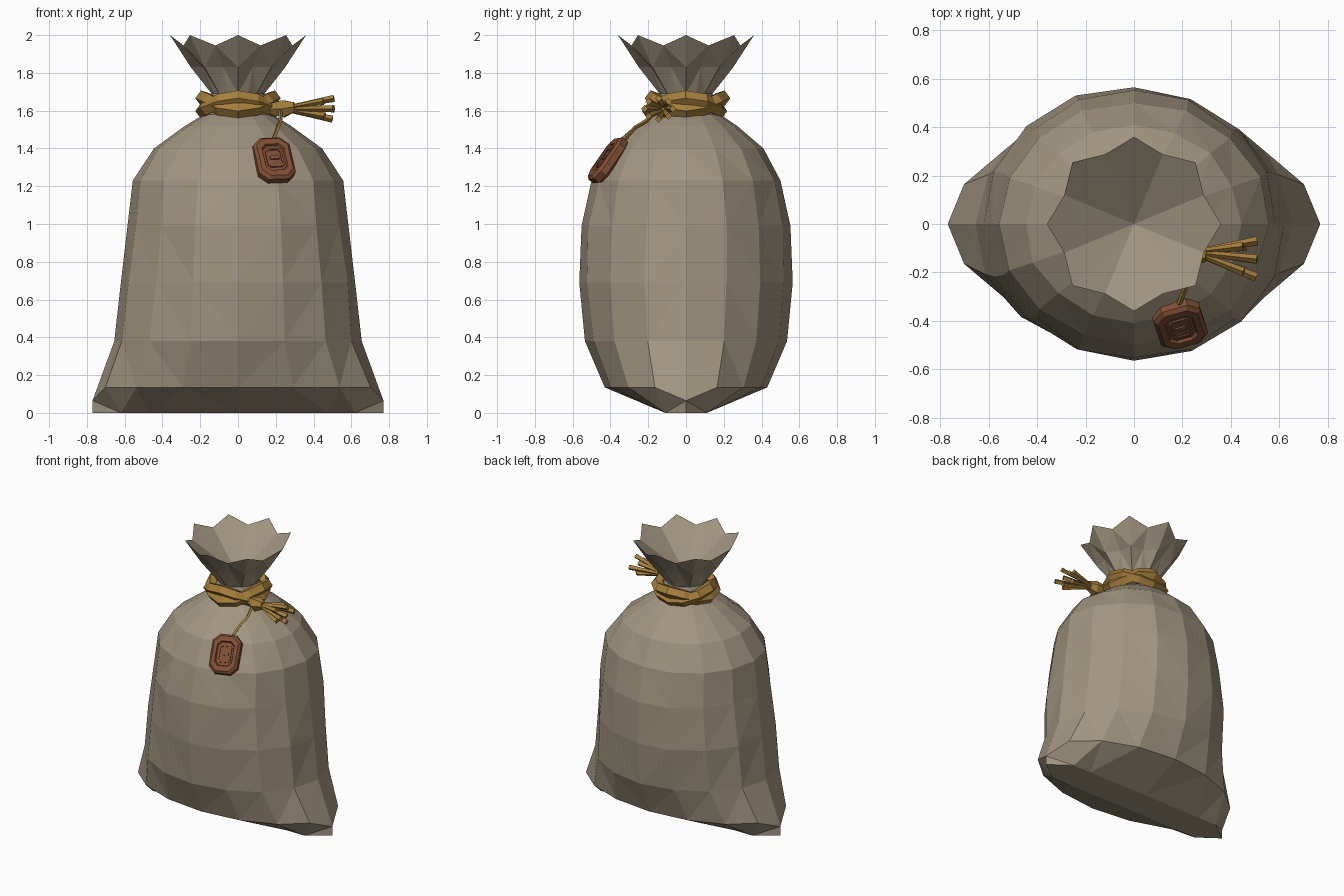
import bpy, bmesh, math, random
from mathutils import Vector, Matrix

random.seed(4)
old = bpy.data.objects.get("Cube")
if old:
    bpy.data.objects.remove(old)


def material(name, rgb):
    m = bpy.data.materials.new(name)
    m.use_nodes = True
    m.diffuse_color = (*rgb, 1)
    m.node_tree.nodes["Principled BSDF"].inputs["Base Color"].default_value = (*rgb, 1)
    return m


cloth = material("sack cloth", (0.36, 0.30, 0.215))
straw = material("straw rope", (0.38, 0.21, 0.045))
clay = material("brown tag", (0.22, 0.08, 0.035))


def finish(name, bm, mat):
    bmesh.ops.recalc_face_normals(bm, faces=bm.faces)
    mesh = bpy.data.meshes.new(name)
    bm.to_mesh(mesh)
    bm.free()
    mesh.materials.append(mat)
    ob = bpy.data.objects.new(name, mesh)
    bpy.context.collection.objects.link(ob)
    return ob


def bridge(bm, a, b):
    n = len(a)
    for i in range(n):
        j = (i + 1) % n
        bm.faces.new((a[i], a[j], b[j], b[i]))


def sweep(name, path, radii, sides, mat, closed=False):
    """Tube through the path points, one radius per point."""
    bm = bmesh.new()
    path = [Vector(p) for p in path]
    n, rings = len(path), []
    for i, p in enumerate(path):
        if closed:
            t = path[(i + 1) % n] - path[i - 1]
        else:
            t = path[min(i + 1, n - 1)] - path[max(i - 1, 0)]
        t.normalize()
        u = t.cross(Vector((0, 0, 1))).normalized()
        v = u.cross(t)
        rings.append([bm.verts.new(p + radii[i] * (u * math.cos(a) + v * math.sin(a)))
                      for a in (2 * math.pi * s / sides for s in range(sides))])
    for i in range(n if closed else n - 1):
        bridge(bm, rings[i], rings[(i + 1) % n])
    if not closed:
        bm.faces.new(rings[0])
        bm.faces.new(rings[-1])
    return finish(name, bm, mat)


# Sack: stacked oval rings with a pillow-like bottom and a pleated mouth
N = 16
body = [(0.135, 0.76, 0.43), (0.38, 0.655, 0.535), (0.69, 0.62, 0.565),
        (0.99, 0.585, 0.553), (1.23, 0.557, 0.50), (1.40, 0.445, 0.41),
        (1.52, 0.28, 0.27), (1.58, 0.18, 0.18), (1.69, 0.14, 0.14)]
bm = bmesh.new()
rings = []

# flat base with pinched corners
base = []
for k in range(N):
    c, s = math.cos(math.tau * k / N), math.sin(math.tau * k / N)
    if k % 8 == 0:
        base.append(bm.verts.new((0.77 * c, 0, 0)))
    else:
        base.append(bm.verts.new((0.67 * c, math.copysign(0.11, s), 0)))
rings.append(base)

for level, (z, rx, ry) in enumerate(body):
    ring = []
    for k in range(N):
        c, s = math.cos(math.tau * k / N), math.sin(math.tau * k / N)
        wobble = 1 + random.uniform(-0.02, 0.02) if k % 4 and 0 < level < 6 else 1
        co = Vector((rx * c * wobble, ry * s * wobble, z))
        if level == 0 and k % 8 == 0:
            co = Vector((0.77 * c, 0, 0.065))
        ring.append(bm.verts.new(co))
    rings.append(ring)

# pleats open outwards: tips on even spokes, valleys on odd ones
for tip, valley, z_tip, z_valley in ((0.25, 0.205, 1.83, 1.83), (0.36, 0.312, 2.0, 1.945)):
    ring = []
    for k in range(N):
        r, z = (valley, z_valley) if k % 2 else (tip, z_tip)
        a = math.tau * k / N
        ring.append(bm.verts.new((r * math.cos(a), r * math.sin(a), z)))
    rings.append(ring)

for a, b in zip(rings, rings[1:]):
    bridge(bm, a, b)
bm.faces.new(base)
bottom_of_mouth = bm.verts.new((0, 0, 1.72))
for k in range(N):
    bm.faces.new((rings[-1][k], rings[-1][(k + 1) % N], bottom_of_mouth))
bmesh.ops.triangulate(bm, faces=[f for f in bm.faces if len(f.verts) == 4],
                      quad_method='SHORT_EDGE')
finish("sack", bm, cloth)

# Rope: two wraps that cross over each other around the neck
for name, sign in (("rope_wrap_a", 1), ("rope_wrap_b", -1)):
    pts = []
    for k in range(12):
        a = math.tau * k / 12
        r = 0.183 + 0.008 * sign * math.sin(3 * a)
        pts.append((r * math.cos(a), r * math.sin(a),
                    1.632 + sign * 0.034 * math.cos(2 * a)))
    sweep(name, pts, [0.043] * 12, 5, straw, closed=True)

# Knot with a fan of loose rope ends
knot = Vector((0.24, -0.12, 1.61))
sweep("rope_knot", [knot + Vector((-0.07, 0.02, 0)), knot, knot + Vector((0.06, -0.01, 0.01))],
      [0.03, 0.052, 0.028], 6, straw)
for i in range(8):
    a = math.tau * i / 8
    reach = 0.19 + 0.03 * math.cos(3 * i)
    start = knot + Vector((0.035, 0.01 * math.cos(a), 0.01 * math.sin(a)))
    end = knot + Vector((0.05 + reach, -0.025 + 0.075 * math.cos(a), 0.055 * math.sin(a)))
    sweep("rope_strand_%d" % (i + 1), [start, start.lerp(end, 0.6), end],
          [0.011, 0.015, 0.019], 4, straw)

# Cord from the knot to the tag
sweep("tag_cord", [(0.225, -0.16, 1.60), (0.225, -0.21, 1.545), (0.21, -0.27, 1.51),
                   (0.18, -0.345, 1.425)], [0.011] * 4, 4, straw)

# Tag: chamfered octagon with a raised border and a framed bar
up = Vector((-0.05, 0.15, 0.215)).normalized()
out = Vector((0.2, -0.8, 0.55))
out = (out - up * out.dot(up)).normalized()
side = up.cross(out)
frame = Matrix((side, up, out)).transposed().to_4x4()
frame.translation = Vector((0.19, -0.415, 1.338))


def octagon(bm, w, h, cut, z):
    corners = [(w, h - cut), (w - cut, h), (cut - w, h), (-w, h - cut),
               (-w, cut - h), (cut - w, -h), (w - cut, -h), (w, cut - h)]
    return [bm.verts.new((x, y, z)) for x, y in corners]


def stack(name, layers, mat):
    """Octagon layers of half width, half height, corner cut and depth."""
    bm = bmesh.new()
    loops = [octagon(bm, *layer) for layer in layers]
    for a, b in zip(loops, loops[1:]):
        bridge(bm, a, b)
    bm.faces.new(loops[0])
    bm.faces.new(loops[-1])
    bmesh.ops.transform(bm, matrix=frame, verts=bm.verts)
    return finish(name, bm, mat)


stack("tag", [(0.085, 0.12, 0.04, -0.035), (0.1, 0.135, 0.045, -0.02),
              (0.1, 0.135, 0.045, 0.015), (0.085, 0.12, 0.04, 0.03),
              (0.06, 0.085, 0.025, 0.03), (0.055, 0.08, 0.025, 0.018)], clay)
stack("tag_frame", [(0.045, 0.06, 0.015, 0.018), (0.045, 0.06, 0.015, 0.026),
                    (0.035, 0.05, 0.012, 0.026), (0.035, 0.05, 0.012, 0.02)], clay)
stack("tag_bar", [(0.026, 0.01, 0.003, 0.018), (0.026, 0.01, 0.003, 0.027)], clay)
